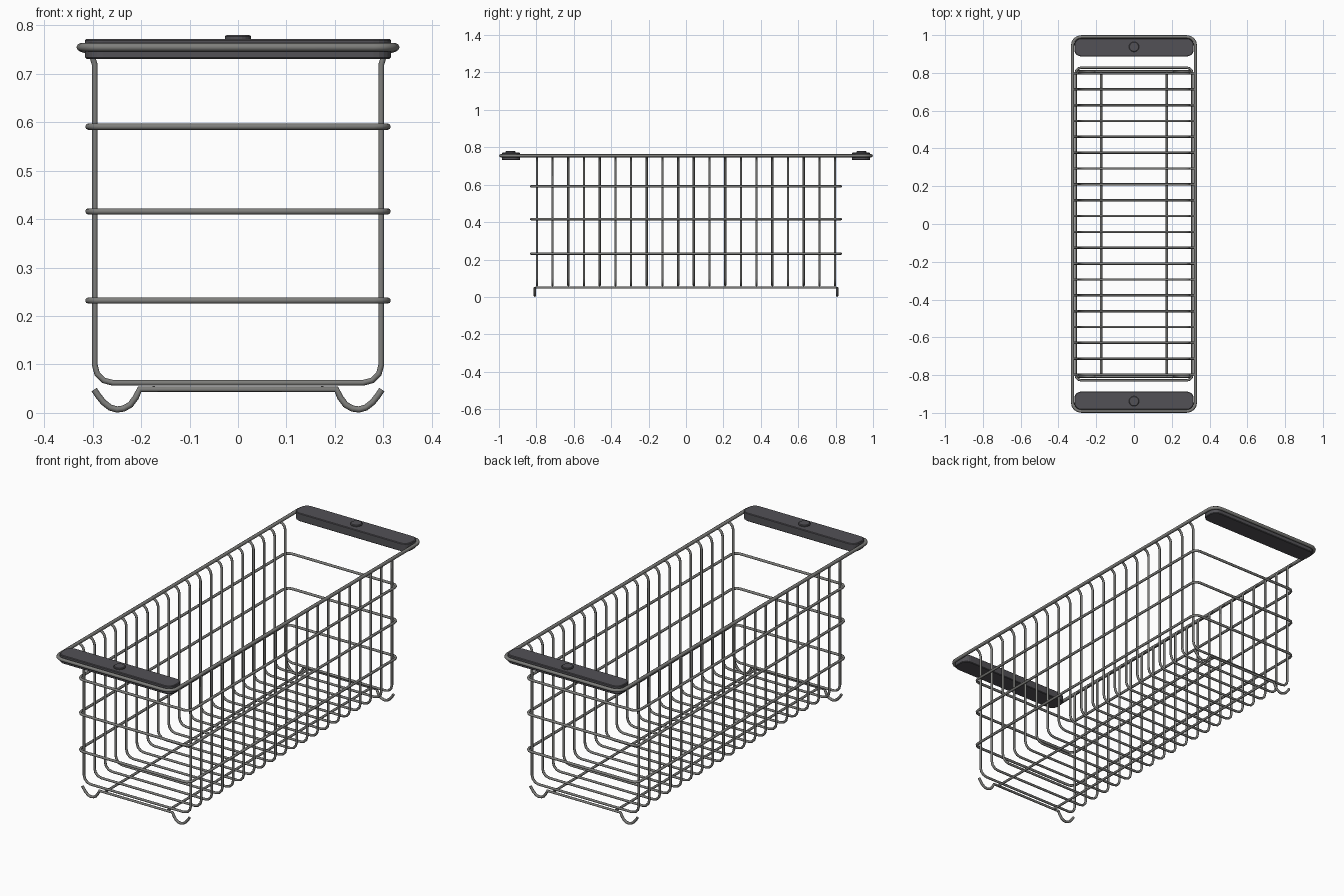
import bpy, bmesh, math
from mathutils import Vector

if "Cube" in bpy.data.objects:
    bpy.data.objects.remove(bpy.data.objects["Cube"], do_unlink=True)


def material(name, colour):
    m = bpy.data.materials.new(name)
    m.use_nodes = True
    m.diffuse_color = (*colour, 1)
    m.node_tree.nodes["Principled BSDF"].inputs["Base Color"].default_value = (*colour, 1)
    return m


steel = material("steel grey", (0.21, 0.21, 0.2))
plastic = material("dark grey plastic", (0.085, 0.083, 0.092))


def corner(prev, p, nxt, r, steps=3):
    """Arc replacing a right-angled corner."""
    u, v = (prev - p).normalized(), (nxt - p).normalized()
    c = p + (u + v) * r
    angles = [i * math.pi / 2 / steps for i in range(steps + 1)]
    return [c - v * r * math.cos(t) - u * r * math.sin(t) for t in angles]


def rounded_rect(hx, hy, r, z, steps=3):
    pts = [Vector((sx * hx, sy * hy, z)) for sx, sy in ((1, 1), (-1, 1), (-1, -1), (1, -1))]
    out = []
    for i, p in enumerate(pts):
        out += corner(pts[i - 1], p, pts[(i + 1) % 4], r, steps)
    return out


def wires(name, paths, radius, closed=False):
    """Round wires swept along paths, converted to one mesh."""
    cu = bpy.data.curves.new(name, "CURVE")
    cu.dimensions = "3D"
    cu.bevel_depth = radius
    cu.bevel_resolution = 2
    cu.use_fill_caps = True
    for path in paths:
        sp = cu.splines.new("POLY")
        sp.points.add(len(path) - 1)
        for q, p in zip(sp.points, path):
            q.co = (*p, 1)
        sp.use_cyclic_u = closed
    cu.materials.append(steel)
    ob = bpy.data.objects.new(name, cu)
    bpy.context.collection.objects.link(ob)
    bpy.ops.object.select_all(action="DESELECT")
    bpy.context.view_layer.objects.active = ob
    ob.select_set(True)
    bpy.ops.object.convert(target="MESH")
    bpy.ops.object.shade_smooth_by_angle(angle=math.radians(50))


def prism(name, outline, height, bevel):
    """Solid block raised from a flat outline."""
    bm = bmesh.new()
    face = bm.faces.new([bm.verts.new(p) for p in outline])
    top = bmesh.ops.extrude_face_region(bm, geom=[face])["geom"]
    moved = [g for g in top if isinstance(g, bmesh.types.BMVert)]
    bmesh.ops.translate(bm, verts=moved, vec=(0, 0, height))
    bmesh.ops.recalc_face_normals(bm, faces=bm.faces)
    me = bpy.data.meshes.new(name)
    bm.to_mesh(me)
    bm.free()
    me.materials.append(plastic)
    ob = bpy.data.objects.new(name, me)
    bpy.context.collection.objects.link(ob)
    mod = ob.modifiers.new("edge", "BEVEL")
    mod.width = bevel
    mod.segments = 1
    mod.limit_method = "ANGLE"
    mod.angle_limit = math.radians(60)
    return ob


# Top rim and the three hoops round the basket
wires("top_rim", [rounded_rect(0.325, 0.991, 0.045, 0.755, 4)], 0.0085, True)
wires("side_hoops", [rounded_rect(0.309, 0.828, 0.03, z) for z in (0.232, 0.416, 0.591)],
      0.0065, True)

# U-shaped ribs whose tops curl outward to the rim
half = [Vector((0.325, 0, 0.752)), Vector((0.311, 0, 0.747)),
        Vector((0.301, 0, 0.736)), Vector((0.296, 0, 0.72))]
half += corner(half[-1], Vector((0.296, 0, 0.062)), Vector((0, 0, 0.062)), 0.038)
rib = half + [Vector((-p.x, 0, p.z)) for p in reversed(half)]
count, reach = 20, 0.797
wires("ribs", [[p + Vector((0, -reach + 2 * reach * i / (count - 1), 0)) for p in rib]
               for i in range(count)], 0.006)

# Lengthwise floor wires
wires("floor_rails", [[(x, -0.805, 0.05), (x, 0.805, 0.05)] for x in (-0.174, 0.174)], 0.006)

# End wires with a dipped foot at each side
foot = [(0.203, 0.049), (0.211, 0.032), (0.222, 0.017), (0.236, 0.009), (0.25, 0.007),
        (0.264, 0.011), (0.278, 0.022), (0.289, 0.036), (0.297, 0.048)]
profile = [(-x, z) for x, z in reversed(foot)] + foot
wires("foot_wires", [[(x, y, z) for x, z in profile] for y in (-0.808, 0.808)], 0.0065)

# Handle bars with a round button on top
for side, label in ((-1, "front"), (1, "back")):
    bar = prism(label + "_handle", rounded_rect(0.316, 0.048, 0.036, 0.731, 5), 0.041, 0.003)
    bar.location.y = side * 0.935
    ring = [(0.027 * math.cos(a * math.pi / 10), 0.027 * math.sin(a * math.pi / 10), 0.765)
            for a in range(20)]
    button = prism(label + "_button", ring, 0.015, 0.003)
    button.location.y = side * 0.938
